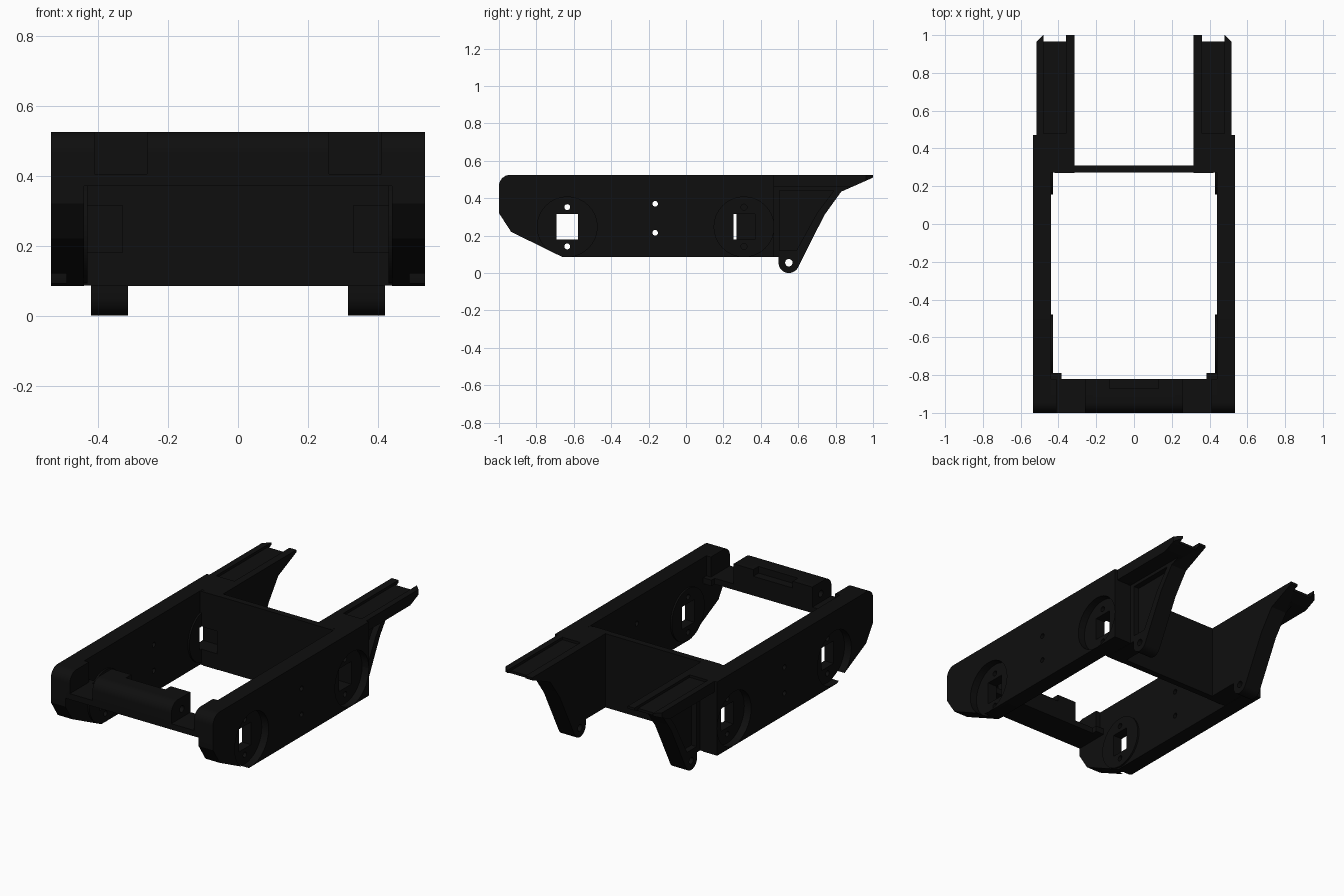
import bpy, bmesh, math

if "Cube" in bpy.data.objects:
    bpy.data.objects.remove(bpy.data.objects["Cube"])

black = bpy.data.materials.new("matte black")
black.diffuse_color = (0.0045, 0.0045, 0.0045, 1)
black.use_nodes = True
black.node_tree.nodes["Principled BSDF"].inputs["Base Color"].default_value = black.diffuse_color


def prism(name, pts, lo, hi, axis="x"):
    """Extrude a profile: (y, z) points along x, or (x, y) points along z."""
    bm = bmesh.new()
    place = (lambda p, h: (h, p[0], p[1])) if axis == "x" else (lambda p, h: (p[0], p[1], h))
    a = [bm.verts.new(place(p, lo)) for p in pts]
    b = [bm.verts.new(place(p, hi)) for p in pts]
    bm.faces.new(a)
    bm.faces.new(b[::-1])
    for i in range(len(pts)):
        j = (i + 1) % len(pts)
        bm.faces.new((a[i], b[i], b[j], a[j]))
    bmesh.ops.recalc_face_normals(bm, faces=bm.faces)
    me = bpy.data.meshes.new(name)
    bm.to_mesh(me)
    bm.free()
    ob = bpy.data.objects.new(name, me)
    bpy.context.collection.objects.link(ob)
    me.materials.append(black)
    return ob


def rect(y0, y1, z0, z1):
    return [(y0, z0), (y1, z0), (y1, z1), (y0, z1)]


def arc(cy, cz, r, a0, a1, n):
    return [(cy + r * math.cos(math.radians(a0 + (a1 - a0) * i / n)),
             cz + r * math.sin(math.radians(a0 + (a1 - a0) * i / n))) for i in range(n + 1)]


def circle(cy, cz, r, n=32):
    return arc(cy, cz, r, 0, 360, n)[:-1]


def apply(ob, mod):
    bpy.context.view_layer.objects.active = ob
    bpy.ops.object.modifier_apply(modifier=mod.name)


def combine(ob, others, op="DIFFERENCE"):
    for o in others:
        m = ob.modifiers.new("bool", "BOOLEAN")
        m.operation, m.object, m.solver = op, o, "EXACT"
        apply(ob, m)
        bpy.data.objects.remove(o)


def finish(ob, mirror=True):
    if mirror:
        apply(ob, ob.modifiers.new("mirror", "MIRROR"))
    bpy.ops.object.select_all(action="DESELECT")
    ob.select_set(True)
    bpy.context.view_layer.objects.active = ob
    bpy.ops.object.shade_smooth_by_angle(angle=math.radians(30))


TOP, BOT = 0.525, 0.085
HUBS = [-0.635, 0.31]
HZ = 0.247

# Side plates with inner pads, round outer recesses, windows and screw holes
nose = arc(-0.94, 0.465, 0.06, 90, 180, 8)
outline = nose + [(-1, 0.32), (-0.935, 0.22), (-0.66, BOT), (0.47, BOT), (0.47, TOP)]
plate = prism("side_plates", outline, 0.44, 0.535)
combine(plate, [prism("pad", circle(y, HZ, 0.155), 0.43, 0.46) for y in HUBS], "UNION")
cuts = [prism("cut", rect(-1.1, 0.6, 0, BOT), 0.4, 0.6)]
for y in HUBS:
    cuts.append(prism("cut", circle(y, HZ, 0.16), 0.49, 0.6))
    cuts.append(prism("cut", rect(y - 0.057, y + 0.058, 0.18, 0.315), 0.4, 0.6))
    cuts += [prism("cut", circle(y, z, 0.016, 16), 0.4, 0.6) for z in (0.142, 0.352)]
cuts += [prism("cut", circle(-0.165, z, 0.015, 16), 0.4, 0.6) for z in (0.215, 0.37)]
combine(plate, cuts)
finish(plate)

# Rear arms: inner web with pivot lug
web = [(0.27, BOT), (0.495, BOT)] + arc(0.55, 0.055, 0.055, 180, 333, 14)
web += [(0.74, 0.31), (0.83, 0.435), (1, 0.51), (1, TOP), (0.27, TOP)]
arm = prism("rear_arms", web, 0.315, 0.42)
# Filler block behind the plates and outward top flange
block = prism("block", rect(0.272, 0.468, BOT + 0.001, TOP - 0.001), 0.35, 0.442)
flange = prism("flange", [(0.29, 0.46), (0.887, 0.46), (1, 0.51), (1, TOP), (0.29, TOP)], 0.4, 0.517)
combine(arm, [block, flange], "UNION")
combine(arm, [
    prism("cut", circle(0.55, 0.055, 0.02, 20), 0.2, 0.6),
    # outer pocket in the web
    prism("cut", [(0.5, 0.12), (0.59, 0.12), (0.7, 0.32), (0.79, 0.44), (0.5, 0.44)], 0.385, 0.45),
    # hub cavity
    prism("cut", rect(0.25, 0.368, 0.18, 0.315), 0.325, 0.6),
    # top groove, end notch and corner bevel
    prism("cut", rect(0.48, 1.1, 0.51, 0.6), 0.36, 0.48),
    prism("cut", rect(0.965, 1.1, 0.2, 0.7), 0.36, 0.48),
    prism("cut", [(0.48, 1.001), (0.53, 0.95), (0.6, 1.1), (0.48, 1.1)], 0.2, 0.7, "z"),
])
finish(arm)

# Cross wall between the arms
finish(prism("cross_wall", rect(0.272, 0.31, BOT, TOP), -0.33, 0.33), False)

# Front crossbar, rounded nose, lowered ends, shallow dip behind the middle
bar = prism("front_crossbar", nose + [(-1, 0.37), (-0.82, 0.37), (-0.82, TOP)], -0.445, 0.445)
cuts = [prism("cut", rect(-0.87, -0.7, 0.485, 0.7), -0.13, 0.13)]
for s in (-1, 1):
    x0, x1 = sorted((s * 0.26, s * 0.41))
    cuts.append(prism("cut", rect(-1.1, -0.7, 0.405, 0.7), x0, x1))
    # screw hole in the end of the raised part
    x0, x1 = sorted((s * 0.2, s * 0.3))
    cuts.append(prism("cut", circle(-0.9, 0.455, 0.02, 16), x0, x1))
combine(bar, cuts)
finish(bar, False)

# Corner gussets joining crossbar to plates
finish(prism("corner_gussets", rect(-0.83, -0.79, 0.37, 0.405), 0.385, 0.445))
